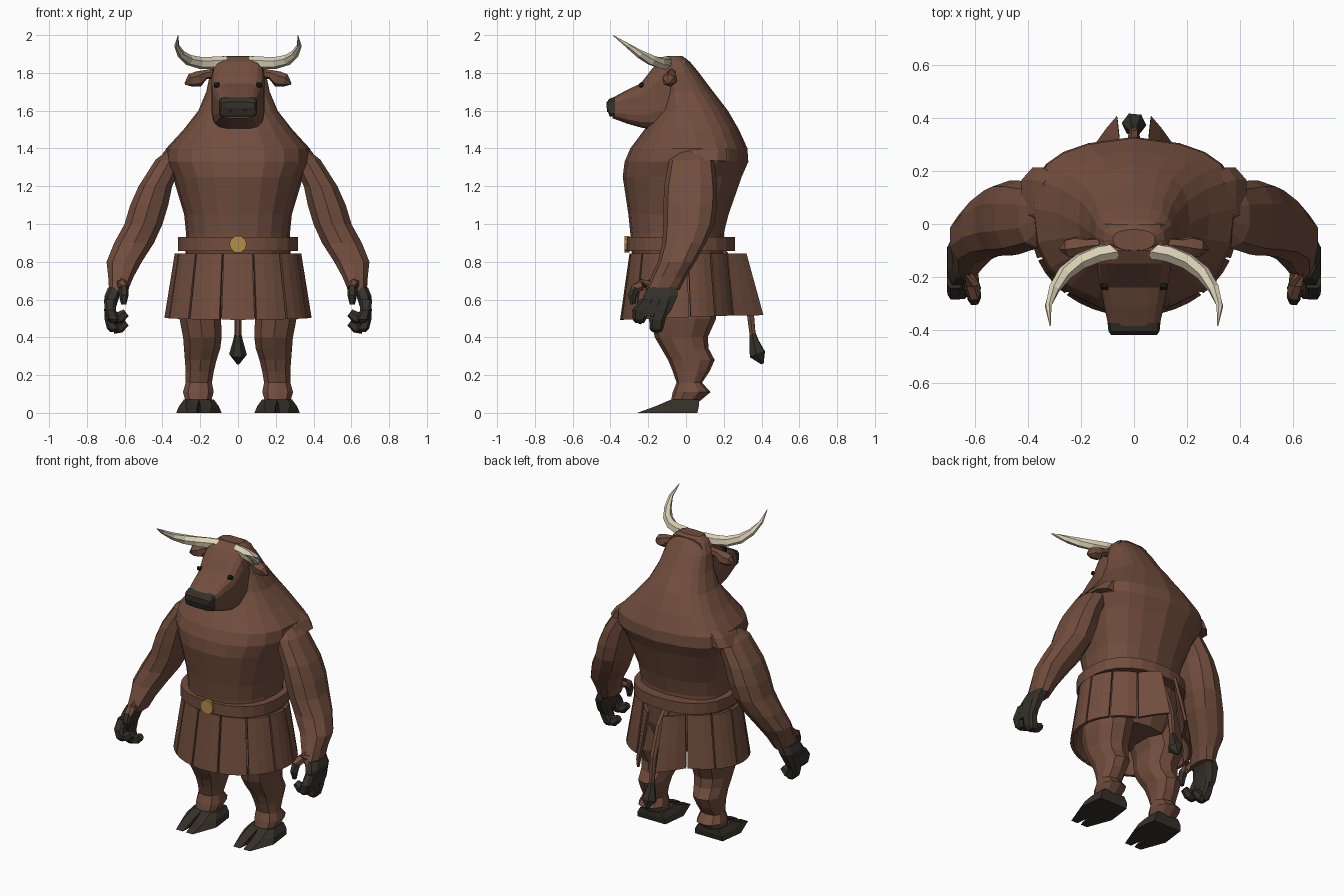
import bpy, bmesh, math
from mathutils import Vector


def material(name, rgb):
    m = bpy.data.materials.new(name)
    m.diffuse_color = (*rgb, 1)
    return m


BROWN = material("brown_hide", (0.165, 0.075, 0.047))
DARK = material("dark_hoof", (0.036, 0.030, 0.022))
IVORY = material("ivory_horn", (0.72, 0.64, 0.47))
GOLD = material("gold", (0.47, 0.27, 0.065))
BLACK = material("black", (0.01, 0.01, 0.01))


def loft(name, rings, mat, mirror=False):
    """Skin a list of equal-length point rings and cap both ends."""
    bm = bmesh.new()
    loops = [[bm.verts.new(p) for p in r] for r in rings]
    n = len(loops[0])
    for a, b in zip(loops, loops[1:]):
        for i in range(n):
            j = (i + 1) % n
            bm.faces.new((a[i], a[j], b[j], b[i]))
    bm.faces.new(loops[0][::-1])
    bm.faces.new(loops[-1])
    bmesh.ops.recalc_face_normals(bm, faces=bm.faces)
    me = bpy.data.meshes.new(name)
    bm.to_mesh(me)
    bm.free()
    me.materials.append(mat)
    ob = bpy.data.objects.new(name, me)
    bpy.context.collection.objects.link(ob)
    if mirror:
        ob.modifiers.new("mirror", "MIRROR").use_mirror_merge = False
    return ob


def oval(u0, u1, v0, v1, n, p=1.0, vmid=None, back=None):
    """Rounded section; p below 1 is boxier, vmid the widest place, back a squarer, peaked rear."""
    vm = (v0 + v1) / 2 if vmid is None else vmid
    pts = []
    for i in range(n):
        t = 2 * math.pi * (i + (0.5 if back is None else 0)) / n
        c, s = math.cos(t), math.sin(t)
        q = back if back and s > 0 else p
        c, s = math.copysign(abs(c) ** q, c), math.copysign(abs(s) ** q, s)
        if back and s > 0:
            s *= 1 - 0.13 * abs(c)
        pts.append(((u0 + u1) / 2 + c * (u1 - u0) / 2,
                    vm + s * ((v1 - vm) if s > 0 else (vm - v0))))
    return pts


def column(name, rows, mat, n=10, p=0.85, mirror=False):
    """Rows are z, x0, x1, y0, y1."""
    return loft(name, [[(x, y, z) for x, y in oval(a, b, c, d, n, p)]
                       for z, a, b, c, d in rows], mat, mirror)


def tube(name, path, mat, n=6, mirror=True):
    """Path entries are x, y, z, radius."""
    pts = [Vector(q[:3]) for q in path]
    rings = []
    for i, q in enumerate(path):
        d = (pts[min(i + 1, len(pts) - 1)] - pts[max(i - 1, 0)]).normalized()
        s = d.cross(Vector((0.1, 1, 0.15))).normalized()
        t = d.cross(s)
        rings.append([pts[i] + q[3] * (s * math.cos(k * math.tau / n) + t * math.sin(k * math.tau / n))
                      for k in range(n)])
    return loft(name, rings, mat, mirror)


# Torso with hump: z, half width, front, back, widest y
torso = [(0.56, 0.20, -0.17, 0.15, 0), (0.70, 0.26, -0.25, 0.19, 0), (0.86, 0.28, -0.29, 0.20, 0),
         (0.95, 0.275, -0.295, 0.20, 0), (1.05, 0.285, -0.305, 0.225, 0), (1.25, 0.345, -0.335, 0.295, 0.03),
         (1.33, 0.385, -0.325, 0.33, 0.06), (1.40, 0.38, -0.295, 0.325, 0.06), (1.50, 0.288, -0.22, 0.28, 0.04),
         (1.60, 0.21, -0.14, 0.222, 0.0), (1.70, 0.168, -0.11, 0.145, -0.03),
         (1.80, 0.147, -0.11, 0.07, -0.05), (1.86, 0.115, -0.11, 0.02, -0.06), (1.89, 0.08, -0.10, -0.02, -0.06)]
loft("torso", [[(x, y, z) for x, y in oval(-w, w, f, b, 20, 0.85, m, 0.68)] for z, w, f, b, m in torso], BROWN)

# Hump edge draped over each shoulder
column("shoulder_fold", [(1.335, 0.22, 0.43, -0.02, 0.22), (1.39, 0.22, 0.39, -0.015, 0.22),
                         (1.43, 0.20, 0.345, 0.0, 0.20)], BROWN, 8, 0.6, True)

# Head: y, half width, bottom, top
head = [(0.0, 0.13, 1.50, 1.88), (-0.10, 0.142, 1.49, 1.89), (-0.15, 0.142, 1.495, 1.86),
        (-0.19, 0.138, 1.50, 1.81), (-0.24, 0.128, 1.51, 1.745), (-0.31, 0.114, 1.53, 1.712),
        (-0.39, 0.097, 1.56, 1.668)]
loft("head", [[(x, y, z) for x, z in oval(-w, w, a, b, 16, 0.5)] for y, w, a, b in head], BROWN)
nose = [(-0.375, 0.101, 1.565, 1.674), (-0.405, 0.098, 1.57, 1.664), (-0.42, 0.088, 1.615, 1.645)]
loft("nose", [[(x, y, z) for x, z in oval(-w, w, a, b, 12, 0.3)] for y, w, a, b in nose], DARK)
tube("nostril", [(0.04, -0.40, 1.605, 0.013), (0.04, -0.417, 1.605, 0.011)], BLACK)
tube("eye", [(0.10, -0.235, 1.735, 0.016), (0.125, -0.238, 1.737, 0.012)], BLACK)

# Drooping ears and horns
tube("ear", [(0.12, -0.075, 1.80, 0.024), (0.175, -0.08, 1.79, 0.026), (0.21, -0.085, 1.768, 0.042),
             (0.25, -0.09, 1.76, 0.036), (0.28, -0.095, 1.742, 0.006)], BROWN)
tube("horn", [(0.06, -0.10, 1.857, 0.032), (0.13, -0.112, 1.852, 0.034), (0.20, -0.14, 1.853, 0.032),
              (0.26, -0.185, 1.868, 0.029), (0.302, -0.245, 1.90, 0.022), (0.325, -0.31, 1.945, 0.013),
              (0.317, -0.385, 1.998, 0.002)], IVORY)

# Arms
column("arm", [(1.39, 0.27, 0.375, -0.03, 0.11), (1.34, 0.28, 0.44, -0.09, 0.15),
               (1.20, 0.345, 0.53, -0.115, 0.165), (1.10, 0.365, 0.575, -0.12, 0.165),
               (1.00, 0.395, 0.605, -0.12, 0.15), (0.90, 0.44, 0.66, -0.125, 0.105),
               (0.80, 0.505, 0.70, -0.15, 0.05), (0.72, 0.55, 0.69, -0.185, 0.0),
               (0.65, 0.58, 0.685, -0.215, -0.035)], BROWN, mirror=True)

# Hands: palm, two heavy curled fingers, thumb with claw
column("palm", [(0.665, 0.60, 0.69, -0.205, -0.04), (0.62, 0.625, 0.708, -0.23, -0.04),
                (0.54, 0.65, 0.71, -0.255, -0.075), (0.51, 0.655, 0.705, -0.25, -0.10)],
       DARK, 8, 0.7, True)
for name, y, z in (("front_finger", -0.245, 0.495), ("rear_finger", -0.155, 0.445)):
    column(name, [(0.60, 0.645, 0.71, y, y + 0.085), (z + 0.05, 0.645, 0.708, y - 0.042, y + 0.048),
                  (z, 0.625, 0.695, y - 0.04, y + 0.036), (z - 0.018, 0.64, 0.675, y - 0.025, y + 0.025)],
           DARK, 8, 0.6, True)
    tube(name + "_tip", [(0.66, y, z + 0.005, 0.032), (0.625, y, z + 0.01, 0.032),
                         (0.592, y, z + 0.035, 0.022)], DARK)
tube("thumb", [(0.62, -0.17, 0.68, 0.035), (0.61, -0.23, 0.68, 0.03), (0.605, -0.275, 0.655, 0.027)], BROWN)
tube("thumb_claw", [(0.606, -0.265, 0.665, 0.027), (0.605, -0.285, 0.62, 0.025),
                    (0.605, -0.28, 0.575, 0.014)], DARK)

# Legs
column("leg", [(0.74, 0.03, 0.27, -0.18, 0.15), (0.60, 0.05, 0.31, -0.19, 0.155),
               (0.50, 0.085, 0.315, -0.188, 0.16), (0.40, 0.082, 0.295, -0.165, 0.115),
               (0.34, 0.09, 0.29, -0.13, 0.12), (0.28, 0.11, 0.285, -0.095, 0.152),
               (0.22, 0.125, 0.28, -0.07, 0.125), (0.16, 0.135, 0.28, -0.05, 0.085),
               (0.11, 0.125, 0.295, -0.07, 0.13), (0.06, 0.14, 0.28, -0.08, 0.07)], BROWN, mirror=True)

# Cloven hooves: two wedge toes per foot
for side in (-1, 1):
    def toe(inner, front_out, mid_out, back_out, front, mid, back, z):
        return [(0.207 + side * o, y, z) for o, y in
                ((inner, front), (front_out, front), (mid_out, mid), (back_out, back), (0, back), (0, mid))]
    loft("hoof_toe_outer" if side > 0 else "hoof_toe_inner",
         [toe(0.012, 0.06, 0.12, 0.10, -0.258, -0.10, 0.06, 0.0),
          toe(0.008, 0.07, 0.105, 0.095, -0.16, -0.08, 0.068, 0.036),
          toe(0.0, 0.06, 0.08, 0.075, -0.08, -0.04, 0.068, 0.07)], DARK, True)

# Belt and buckle
loft("belt", [[(x, y, z) for x, y in oval(-0.32, 0.32, -0.315, 0.262, 24, 0.85)] for z in (0.858, 0.93)], BROWN)
loft("buckle", [[(0.046 * math.cos(k * math.tau / 10), y, 0.893 + 0.046 * math.sin(k * math.tau / 10))
                 for k in range(10)] for y in (-0.30, -0.325)], GOLD)

# Skirt of separate flared panels, one centred in front; the rear pair parts around the tail
PANELS, STEPS = 13, 3
for i in range(PANELS):
    mid = -math.pi / 2 + i * math.tau / PANELS
    half = 0.47 * math.tau / PANELS
    rings = []
    for k in range(STEPS + 1):
        t = mid - half + 2 * half * k / STEPS
        c, s = math.cos(t), math.sin(t)
        rear = 0.0
        if i in (PANELS // 2, PANELS // 2 + 1):
            rear = k / STEPS if i == PANELS // 2 else 1 - k / STEPS
            c += math.copysign(0.15 * rear, c)
        top = Vector((0.335 * c, -0.025 + 0.275 * s + 0.07 * rear, 0.845))
        low = Vector((0.39 * c, -0.015 + (0.335 if s < 0 else 0.30) * s + 0.125 * rear, 0.505 + 0.012 * s))
        inward = Vector((c, s, 0)) * 0.02
        rings.append([top, low, low - inward, top - inward])
    loft("skirt_panel_%d" % (i + 1), rings, BROWN)

# Tail with tuft
tube("tail", [(0, 0.18, 0.86, 0.025), (0, 0.27, 0.76, 0.024), (0, 0.335, 0.58, 0.022),
              (0, 0.355, 0.39, 0.017)], BROWN, mirror=False)
tube("tail_tuft", [(0, 0.353, 0.42, 0.018), (0, 0.36, 0.38, 0.027), (0, 0.378, 0.31, 0.047),
                   (0, 0.405, 0.26, 0.008)], DARK, mirror=False)
